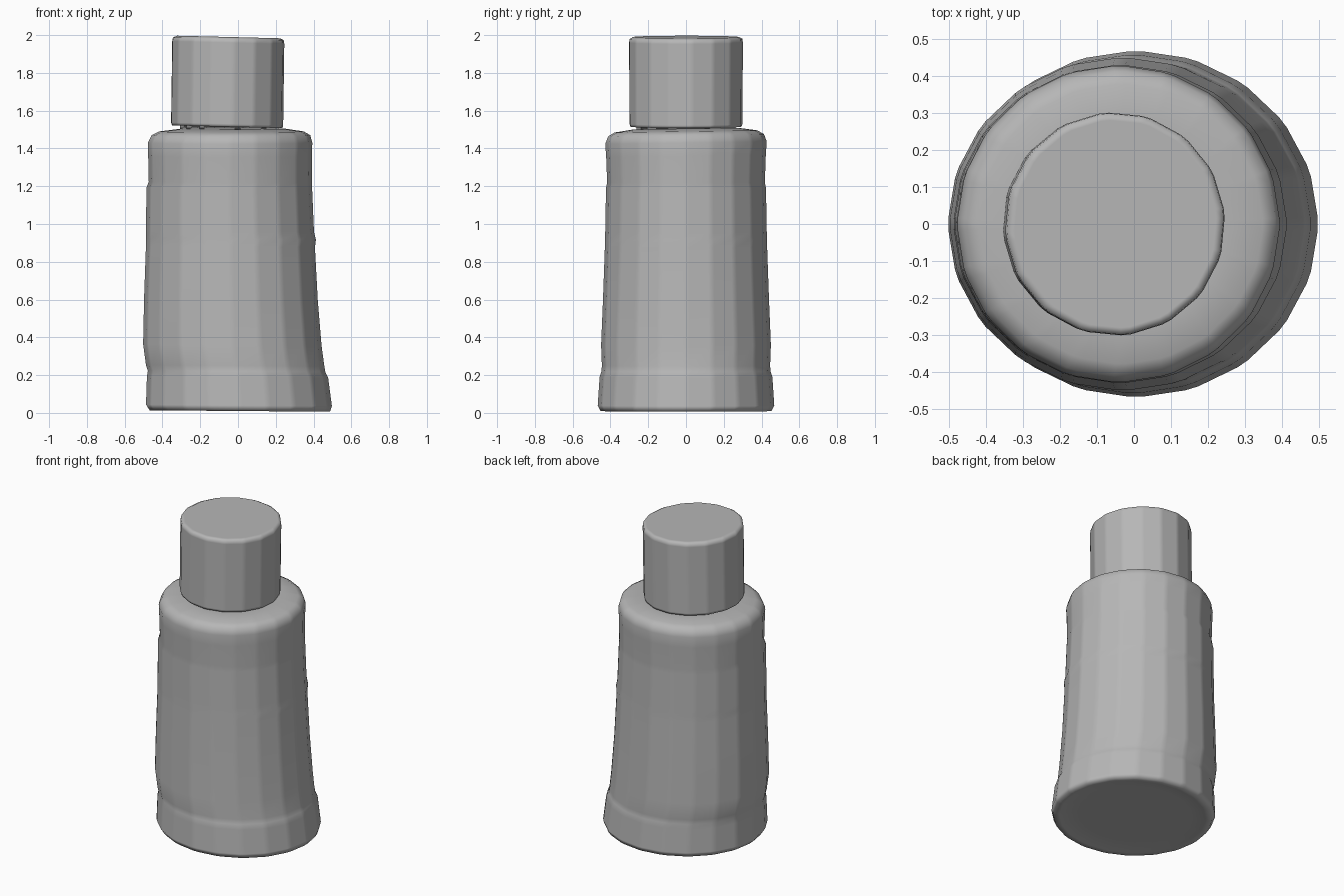
import bpy
import bmesh
from math import cos, sin, pi

default_cube = bpy.data.objects.get("Cube")
if default_cube:
    bpy.data.objects.remove(default_cube, do_unlink=True)

# Single matte grey
grey = bpy.data.materials.new("plain_grey")
grey.use_nodes = True
colour = (0.47, 0.47, 0.47, 1)
grey.diffuse_color = colour
shader = grey.node_tree.nodes["Principled BSDF"]
shader.inputs["Base Color"].default_value = colour
shader.inputs["Roughness"].default_value = 0.8


def faceted_outline(sides, turn, softness=0.12):
    """Unit polygon whose corners are each split into a narrow bevel."""
    corners = [(cos(turn + 2 * pi * i / sides), sin(turn + 2 * pi * i / sides))
               for i in range(sides)]
    outline = []
    for i, (ax, ay) in enumerate(corners):
        bx, by = corners[(i + 1) % sides]
        for t in (softness, 1 - softness):
            outline.append((ax + (bx - ax) * t, ay + (by - ay) * t))
    return outline


def loft(name, rings, sides, turn, lean):
    """Skin a stack of rings: height, left edge, right edge, half depth."""
    outline = faceted_outline(sides, turn)
    bm = bmesh.new()
    loops = []
    for z, x_min, x_max, half_depth in rings:
        middle, half_width = (x_min + x_max) / 2, (x_max - x_min) / 2
        loop = []
        for ux, uy in outline:
            x, y = middle + half_width * ux, half_depth * uy
            loop.append(bm.verts.new((x, y, z + lean(x, y, z))))
        loops.append(loop)
    count = len(outline)
    for low, high in zip(loops, loops[1:]):
        for i in range(count):
            j = (i + 1) % count
            bm.faces.new((low[i], low[j], high[j], high[i]))
    bm.faces.new(list(reversed(loops[0])))
    bm.faces.new(loops[-1])
    bmesh.ops.recalc_face_normals(bm, faces=bm.faces)
    for face in bm.faces:
        face.smooth = True
    mesh = bpy.data.meshes.new(name)
    bm.to_mesh(mesh)
    bm.free()
    mesh.materials.append(grey)
    part = bpy.data.objects.new(name, mesh)
    bpy.context.collection.objects.link(part)
    # Keeps the long facets flat while the narrow bevels stay soft
    normals = part.modifiers.new("facet_normals", "WEIGHTED_NORMAL")
    normals.weight = 100
    return part


# Bottle: recessed underside, base band, leaning wall, label step, shoulder
bottle_rings = [
    (0.03, -0.34, 0.34, 0.32),
    (0.01, -0.43, 0.45, 0.42),
    (0.01, -0.47, 0.49, 0.455),
    (0.04, -0.49, 0.50, 0.47),
    (0.19, -0.485, 0.48, 0.46),
    (0.22, -0.48, 0.465, 0.45),
    (0.25, -0.49, 0.46, 0.448),
    (0.36, -0.505, 0.445, 0.452),
    (0.60, -0.50, 0.425, 0.442),
    (0.88, -0.49, 0.41, 0.432),
    (0.92, -0.49, 0.415, 0.432),
    (0.96, -0.49, 0.405, 0.430),
    (1.19, -0.487, 0.395, 0.426),
    (1.22, -0.475, 0.393, 0.42),
    (1.36, -0.478, 0.394, 0.425),
    (1.43, -0.48, 0.396, 0.43),
    (1.47, -0.46, 0.385, 0.415),
    (1.49, -0.42, 0.35, 0.38),
    (1.505, -0.30, 0.25, 0.28),
]
loft("bottle_body", bottle_rings, 20, 0.0,
     lambda x, y, z: (0.015 * y if z > 1.3 else -0.008 * x))

# Neck: short collar that shows in the gap under the cap
neck_rings = [(1.49, -0.31, 0.21, 0.265), (1.53, -0.31, 0.21, 0.265)]
loft("neck", neck_rings, 16, 0.1, lambda x, y, z: 0)

# Cap: plain cylinder with softened rims, tipped slightly to one side
cap_rings = [
    (1.515, -0.335, 0.225, 0.285),
    (1.515, -0.352, 0.238, 0.297),
    (1.53, -0.357, 0.242, 0.302),
    (1.96, -0.351, 0.248, 0.304),
    (1.98, -0.347, 0.245, 0.302),
    (1.99, -0.325, 0.225, 0.283),
]
loft("cap", cap_rings, 16, 0.1, lambda x, y, z: -0.025 * (x + 0.05))
